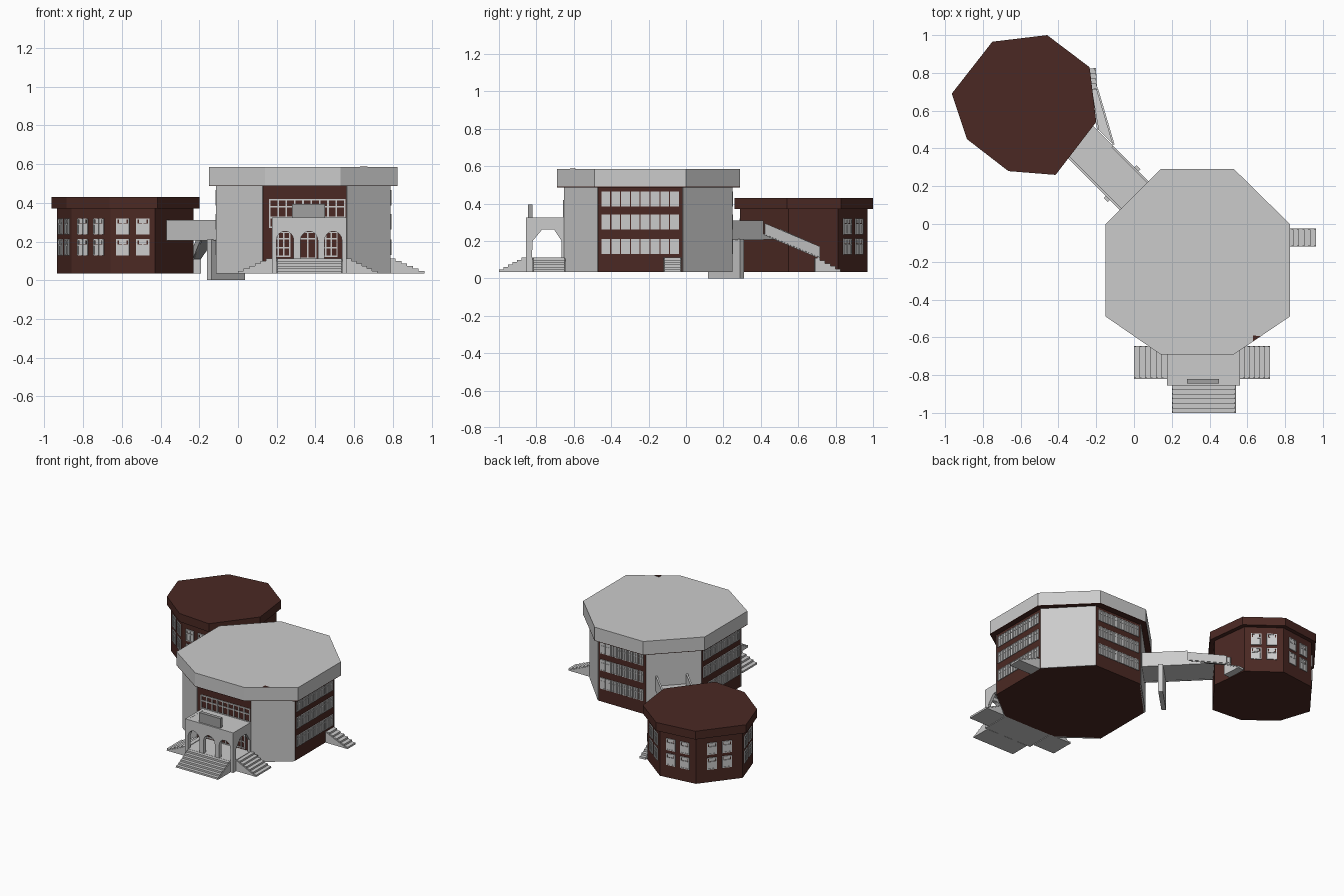
import bpy, bmesh, math
from mathutils import Vector

if "Cube" in bpy.data.objects:
    bpy.data.objects.remove(bpy.data.objects["Cube"])


def material(name, r, g, b):
    m = bpy.data.materials.new(name)
    m.diffuse_color = (r, g, b, 1)
    m.use_nodes = True
    m.node_tree.nodes["Principled BSDF"].inputs["Base Color"].default_value = m.diffuse_color
    return m


BROWN = material("brown_brick", 0.07, 0.022, 0.017)
DARK = material("dark_grey", 0.35, 0.35, 0.35)


def finish(name, bm, mat=None):
    bmesh.ops.recalc_face_normals(bm, faces=bm.faces)
    me = bpy.data.meshes.new(name)
    bm.to_mesh(me)
    bm.free()
    ob = bpy.data.objects.new(name, me)
    bpy.context.collection.objects.link(ob)
    if mat:
        me.materials.append(mat)
    return ob


def loft(bm, lower, upper):
    """Closed solid between two matching point loops."""
    a = [bm.verts.new(p) for p in lower]
    b = [bm.verts.new(p) for p in upper]
    n = len(a)
    bm.faces.new(a[::-1])
    bm.faces.new(b)
    for i in range(n):
        j = (i + 1) % n
        bm.faces.new((a[i], a[j], b[j], b[i]))


def prism(name, pts, z0, z1, mat=None):
    bm = bmesh.new()
    loft(bm, [(x, y, z0) for x, y in pts], [(x, y, z1) for x, y in pts])
    return finish(name, bm, mat)


class Wall:
    """Vertical plane from p towards q: u along, z up, d outwards (to the right)."""
    def __init__(self, p, q):
        self.p = Vector((*p, 0))
        d = Vector((*q, 0)) - self.p
        self.len = d.length
        self.u = d.normalized()
        self.n = Vector((self.u.y, -self.u.x, 0))

    def at(self, u, z, d):
        return self.p + self.u * u + self.n * d + Vector((0, 0, z))

    def slab(self, bm, prof, d0, d1):
        loft(bm, [self.at(u, z, d0) for u, z in prof], [self.at(u, z, d1) for u, z in prof])

    def box(self, bm, u0, u1, z0, z1, d0, d1):
        self.slab(bm, [(u0, z0), (u1, z0), (u1, z1), (u0, z1)], d0, d1)

    def grid(self, bm, u0, u1, z0, z1, cols, zs=(), t=0.006, pane=False):
        """Window: frame with vertical bars and cross bars at the given heights."""
        for i in range(cols + 1):
            c = u0 + (u1 - u0 - t) * i / cols
            self.box(bm, c, c + t, z0, z1, -0.002, 0.007)
        for z in (z0, *zs, z1 - t):
            self.box(bm, u0, u1, z, z + t, -0.002, 0.006)
        if pane:
            self.box(bm, u0, u1, z0, z1, -0.002, 0.003)


def sides(pts):
    return [Wall(p, pts[(i + 1) % len(pts)]) for i, p in enumerate(pts)]


G = 0.035  # ground level of the buildings

# Main hall: brown octagon, grey corner panels, overhanging roof
body = [(0.13, -0.65), (0.56, -0.65), (0.785, -0.47), (0.785, -0.02),
        (0.53, 0.245), (0.15, 0.245), (-0.11, -0.02), (-0.11, -0.47)]
roof = [(0.14, -0.69), (0.53, -0.69), (0.825, -0.49), (0.825, 0.0),
        (0.53, 0.29), (0.14, 0.29), (-0.15, 0.0), (-0.15, -0.49)]
prism("main_hall_body", body, G, 0.488, BROWN)
prism("main_hall_soffit", roof, 0.486, 0.49, BROWN)
prism("main_hall_roof", roof, 0.49, 0.585)
prism("roof_corner_patch", [(0.63, -0.621), (0.67, -0.594), (0.63, -0.59)], 0.57, 0.587, BROWN)
walls = sides(body)
bm = bmesh.new()
for w in walls[1::2]:
    w.box(bm, 0, w.len, G, 0.486, -0.01, 0.004)
finish("corner_panels", bm)

# Three rows of windows on the side and back walls
bm = bmesh.new()
for w in walls[2::2]:
    n = 8
    step = (w.len - 0.03) / n
    for z0 in (0.13, 0.262, 0.385):
        for i in range(n):
            u = 0.015 + step * i
            w.grid(bm, u + 0.003, u + step - 0.003, z0, z0 + 0.08, 2, (z0 + 0.052,), 0.005, True)
finish("hall_windows", bm)

# Front wall glazing and doors
w = walls[0]
bm = bmesh.new()
w.grid(bm, 0.03, 0.425, 0.27, 0.42, 9, (0.32, 0.375), 0.008)
for u0, u1 in ((0.045, 0.14), (0.29, 0.385)):
    w.grid(bm, u0, u1, 0.12, 0.25, 3, (0.165, 0.21), 0.007)
w.grid(bm, 0.185, 0.275, 0.11, 0.25, 2, (0.21,), 0.007)
finish("front_glazing", bm)

# Porch: arched front, chamfered side openings, roof and floor
front = Wall((0.175, -0.855), (0.56, -0.855))
prof = [(0, G)]
for c in (0.068, 0.1925, 0.317):
    prof.append((c - 0.045, G))
    for k in range(9):
        a = math.pi * (1 - k / 8)
        prof.append((c + 0.045 * math.cos(a), 0.205 + 0.048 * math.sin(a)))
    prof.append((c + 0.045, G))
prof += [(0.385, G), (0.385, 0.325), (0, 0.325)]
bm = bmesh.new()
front.slab(bm, prof, -0.03, 0)
finish("porch_arches", bm)
bm = bmesh.new()
side_prof = [(0.028, G), (0.035, 0.2), (0.085, 0.26), (0.15, 0.26), (0.19, 0.2), (0.19, G),
             (0.207, G), (0.207, 0.325), (0.028, 0.325)]
for x in (0.175, 0.54):
    Wall((x, -0.855), (x, -0.6)).slab(bm, side_prof, 0, 0.02)
finish("porch_sides", bm)
bm = bmesh.new()
front.box(bm, 0.01, 0.375, 0.275, 0.324, -0.207, -0.02)
finish("porch_roof", bm)
bm = bmesh.new()
front.box(bm, 0.005, 0.38, G, 0.112, -0.207, -0.002)
finish("porch_floor", bm)
bm = bmesh.new()
front.box(bm, 0.105, 0.275, 0.325, 0.395, -0.035, -0.01)
finish("porch_sign_block", bm, DARK)


# Stairs descending from p towards q, widening to the right of travel
def stairs(name, p, q, width, h=0.077, n=6):
    s = Wall(p, q)
    prof = [(0, G)]
    for i in range(n):
        z = G + h * (n - i) / n
        prof += [(s.len * i / n, z), (s.len * (i + 1) / n, z)]
    prof.append((s.len, G))
    bm = bmesh.new()
    s.slab(bm, prof, 0.004, width - 0.004)
    for d in (0, width - 0.008):
        s.slab(bm, [(0, G), (s.len, G), (0, G + h)], d, d + 0.008)
    return finish(name, bm)


stairs("front_stairs", (0.54, -0.855), (0.54, -1.0), 0.34)
stairs("porch_right_stairs", (0.56, -0.645), (0.72, -0.645), 0.175)
stairs("porch_left_stairs", (0.175, -0.82), (0.0, -0.82), 0.175)
stairs("side_stairs", (0.785, -0.025), (0.963, -0.025), 0.095)

# Annex: smaller brown octagon
aroof = [(-0.965, 0.69), (-0.885, 0.45), (-0.665, 0.28), (-0.415, 0.26),
         (-0.2, 0.54), (-0.235, 0.83), (-0.46, 1.0), (-0.75, 0.965)]
abody = [(-0.585 + (x + 0.585) * 0.92, 0.63 + (y - 0.63) * 0.92) for x, y in aroof]
prism("annex_body", abody, G, 0.37, BROWN)
prism("annex_roof", aroof, 0.37, 0.43, BROWN)
bm = bmesh.new()
for i, w in enumerate(sides(abody)):
    if i in (3, 4):
        continue
    for z0 in (0.127, 0.235):
        for c in (-0.052, 0.052):
            m = w.len / 2 + c
            w.grid(bm, m - 0.034, m + 0.034, z0, z0 + 0.085, 2, (z0 + 0.05,), 0.007)
            w.box(bm, m - 0.034, m + 0.034, z0, z0 + 0.053, -0.002, 0.003)
            w.box(bm, m - 0.02, m + 0.02, z0 + 0.06, z0 + 0.085, -0.002, 0.003)
finish("annex_windows", bm)

# Bridge between the buildings with parapets and a supporting pier
br = Wall((-0.35, 0.35), (-0.045, 0.045))
bm = bmesh.new()
br.box(bm, -0.06, br.len + 0.01, 0.207, 0.237, -0.214, -0.001)
finish("bridge_deck", bm)
bm = bmesh.new()
br.box(bm, -0.03, br.len + 0.01, 0.205, 0.31, -0.012, 0)
br.box(bm, 0.124, br.len + 0.01, 0.205, 0.31, -0.215, -0.203)
finish("bridge_parapets", bm)
bm = bmesh.new()
br.box(bm, 0.285, 0.315, 0, 0.21, -0.23, 0.015)
finish("bridge_pier", bm)

# Sloping ramp beside the annex, ending in a short flight
plan = [(-0.19, 0.5), (-0.108, 0.42), (-0.195, 0.715), (-0.228, 0.715)]
tops = [0.237, 0.25, 0.125, 0.125]
bm = bmesh.new()
loft(bm, [(x, y, z - 0.02) for (x, y), z in zip(plan, tops)],
     [(x, y, z) for (x, y), z in zip(plan, tops)])
finish("ramp_deck", bm)
bm = bmesh.new()
for p, q, z in ((plan[1], plan[2], 0.235), (plan[0], plan[3], 0.205)):
    s = Wall(p, q)
    s.slab(bm, [(0, z), (s.len, 0.112), (s.len, 0.17), (0, z + 0.06)], -0.005, 0.005)
finish("ramp_parapets", bm)
stairs("ramp_foot", (-0.2, 0.69), (-0.21, 0.825), -0.035, 0.075, 5)
